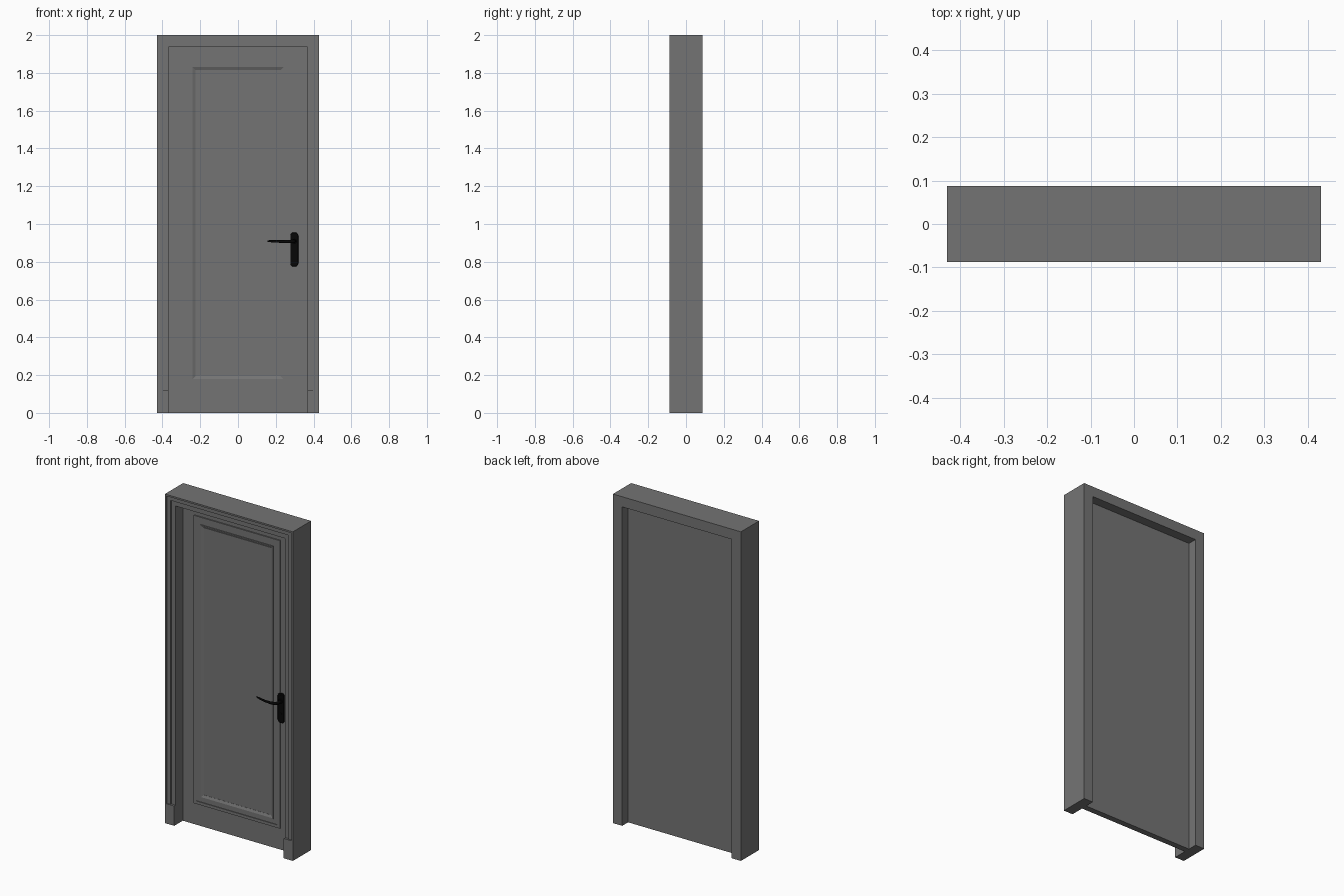
import bpy, bmesh, math

if "Cube" in bpy.data.objects:
    bpy.data.objects.remove(bpy.data.objects["Cube"])


def material(name, v):
    m = bpy.data.materials.new(name)
    m.diffuse_color = (v, v, v, 1)
    m.use_nodes = True
    m.node_tree.nodes["Principled BSDF"].inputs["Base Color"].default_value = m.diffuse_color
    return m


black = material("black_metal", 0.002)
grey = material("dark_grey_paint", 0.175)


def finish(bm, name, mat=grey, smooth=False):
    bmesh.ops.recalc_face_normals(bm, faces=bm.faces)
    me = bpy.data.meshes.new(name)
    bm.to_mesh(me)
    bm.free()
    ob = bpy.data.objects.new(name, me)
    bpy.context.collection.objects.link(ob)
    me.materials.append(mat)
    if smooth:
        shade(ob)
    return ob


def shade(ob):
    bpy.ops.object.select_all(action='DESELECT')
    ob.select_set(True)
    bpy.context.view_layer.objects.active = ob
    bpy.ops.object.shade_smooth_by_angle(angle=math.radians(35))


def box(name, x0, x1, y0, y1, z0, z1):
    bm = bmesh.new()
    bmesh.ops.create_cube(bm, size=1)
    for v in bm.verts:
        v.co = ((x0 + x1) / 2 + v.co.x * (x1 - x0),
                (y0 + y1) / 2 + v.co.y * (y1 - y0),
                (z0 + z1) / 2 + v.co.z * (z1 - z0))
    return finish(bm, name)


def mitred(name, profile, w, z0, z1, closed):
    """Sweep (inset, y) profile round a rectangle, or a U open at the floor."""
    bm = bmesh.new()
    rows = []
    for d, y in profile:
        b = z0 + d if closed else z0
        pts = [(-w + d, b), (-w + d, z1 - d), (w - d, z1 - d), (w - d, b)]
        rows.append([bm.verts.new((x, y, z)) for x, z in pts])
    n = len(rows)
    for i in range(n):
        a, b = rows[i], rows[(i + 1) % n]
        for j in range(4 if closed else 3):
            k = (j + 1) % 4
            bm.faces.new((a[j], a[k], b[k], b[j]))
    if not closed:
        for j in (0, 3):
            bm.faces.new([r[j] for r in rows])
    return finish(bm, name)


def disc(name, x, z, r, y0, y1, sides=24):
    bm = bmesh.new()
    bmesh.ops.create_cone(bm, cap_ends=True, segments=sides, radius1=r, radius2=r, depth=y1 - y0)
    for v in bm.verts:
        v.co = (x + v.co.x, (y0 + y1) / 2 + v.co.z, z + v.co.y)
    return finish(bm, name, black, True)


# Door frame with a stepped architrave on the front
mitred("door_frame", [(0, 0.087), (0, -0.087), (0.010, -0.087), (0.010, -0.080),
                      (0.033, -0.080), (0.033, -0.073), (0.062, -0.073), (0.062, 0.087)],
       0.43, 0, 2, False)

# Plinth blocks at the foot of each jamb
for side, s in (("left", -1), ("right", 1)):
    box("plinth_" + side, *sorted((s * 0.368, s * 0.42)), -0.087, -0.07, 0, 0.12)

# Door leaf
FACE = -0.005
box("door_leaf", -0.369, 0.369, FACE, 0.031, 0, 1.949)

# Panel moulding: stepped outer bead, flat band, bevelled inner lip
mitred("panel_moulding", [(0, FACE + 0.002), (0, FACE - 0.007), (0.018, FACE - 0.007),
                          (0.018, FACE - 0.003), (0.046, FACE - 0.003), (0.046, FACE - 0.007),
                          (0.050, FACE - 0.007), (0.064, FACE - 0.001), (0.064, FACE + 0.002)],
       0.29, 0.13, 1.88, True)

# Handle back plate with rounded ends
PX = 0.298
bm = bmesh.new()
ring = []
for cx, cz, a0 in ((1, 1, 0), (-1, 1, 90), (-1, -1, 180), (1, -1, 270)):
    for i in range(7):
        a = math.radians(a0 + i * 15)
        ring.append(bm.verts.new((PX + cx * 0.005 + 0.016 * math.cos(a), FACE,
                                  0.865 + cz * 0.074 + 0.016 * math.sin(a))))
face = bm.faces.new(ring)
out = bmesh.ops.extrude_face_region(bm, geom=[face])
for v in out["geom"]:
    if isinstance(v, bmesh.types.BMVert):
        v.co.y -= 0.011
plate = finish(bm, "handle_plate", black)
bev = plate.modifiers.new("soft_edge", 'BEVEL')
bev.width, bev.segments = 0.003, 3
bev.limit_method, bev.angle_limit = 'ANGLE', math.radians(40)
shade(plate)

# Collar, key cylinder and screws
disc("handle_collar", PX, 0.908, 0.014, -0.024, -0.014)
disc("key_cylinder", PX, 0.832, 0.008, -0.019, -0.014)
for name, z in (("screw_top", 0.942), ("screw_bottom", 0.788)):
    disc(name, PX, z, 0.004, -0.0175, -0.014, 12)

# Lever: elliptical sections along a path of (x, y, z, half height, half depth)
path = [(PX, -0.014, 0.908, 0.009, 0.009), (PX, -0.042, 0.908, 0.009, 0.009),
        (0.295, -0.055, 0.908, 0.009, 0.009), (0.285, -0.061, 0.908, 0.009, 0.008),
        (0.262, -0.063, 0.907, 0.008, 0.006), (0.230, -0.061, 0.907, 0.007, 0.005),
        (0.195, -0.056, 0.908, 0.006, 0.004), (0.165, -0.049, 0.909, 0.005, 0.004),
        (0.156, -0.046, 0.909, 0.003, 0.002)]
bm = bmesh.new()
rings = []
for i, (x, y, z, h, d) in enumerate(path):
    p, q = path[max(i - 1, 0)], path[min(i + 1, len(path) - 1)]
    tx, ty = q[0] - p[0], q[1] - p[1]
    l = math.hypot(tx, ty)
    nx, ny = -ty / l, tx / l
    rings.append([bm.verts.new((x + nx * d * math.cos(a), y + ny * d * math.cos(a),
                                z + h * math.sin(a)))
                  for a in (k * math.tau / 16 for k in range(16))])
for a, b in zip(rings, rings[1:]):
    for k in range(16):
        m = (k + 1) % 16
        bm.faces.new((a[k], a[m], b[m], b[k]))
bm.faces.new(rings[0])
bm.faces.new(rings[-1])
finish(bm, "handle_lever", black, True)
